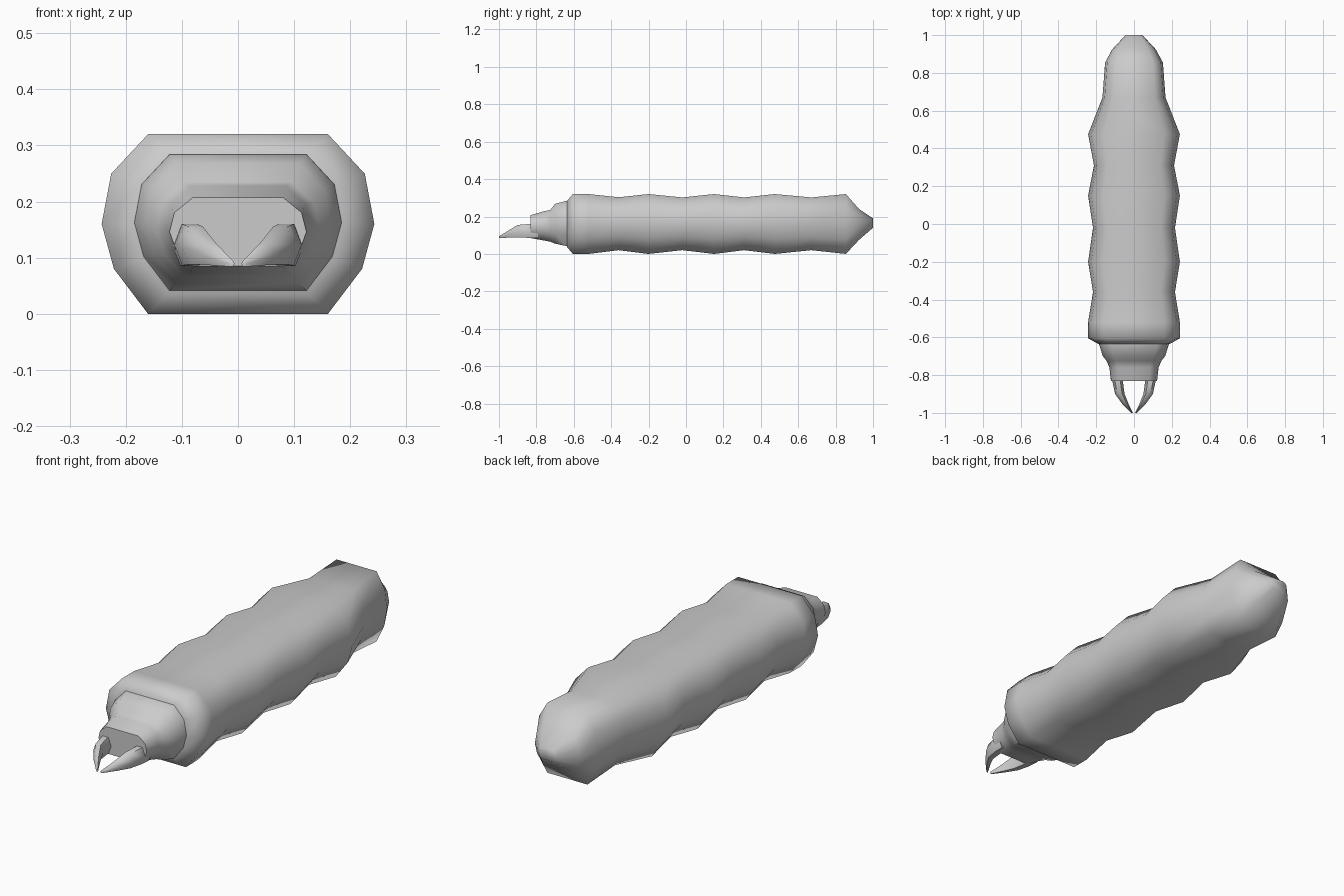
import bpy, bmesh, math

if "Cube" in bpy.data.objects:
    bpy.data.objects.remove(bpy.data.objects["Cube"])

grey = bpy.data.materials.new("pale_grey")
grey.diffuse_color = (0.6, 0.6, 0.6, 1)
grey.use_nodes = True
grey.node_tree.nodes["Principled BSDF"].inputs["Base Color"].default_value = grey.diffuse_color


def loft(name, rings, angle):
    """Skin a list of equal-length point rings and cap both ends."""
    bm = bmesh.new()
    loops = [[bm.verts.new(p) for p in ring] for ring in rings]
    n = len(loops[0])
    for a, b in zip(loops, loops[1:]):
        for i in range(n):
            j = (i + 1) % n
            bm.faces.new((a[i], a[j], b[j], b[i]))
    bm.faces.new(loops[0])
    bm.faces.new(loops[-1])
    bmesh.ops.recalc_face_normals(bm, faces=bm.faces)
    mesh = bpy.data.meshes.new(name)
    bm.to_mesh(mesh)
    bm.free()
    mesh.materials.append(grey)
    obj = bpy.data.objects.new(name, mesh)
    bpy.context.collection.objects.link(obj)
    bpy.ops.object.select_all(action='DESELECT')
    bpy.context.view_layer.objects.active = obj
    obj.select_set(True)
    bpy.ops.object.shade_smooth_by_angle(angle=math.radians(angle))
    return obj


# Ten-sided segment outline: (fraction of half width, fraction of height)
HALF = [(0.66, 0), (0.91, 0.25), (1, 0.5), (0.93, 0.78), (0.66, 1)]
OUTLINE = HALF + [(-x, z) for x, z in reversed(HALF)]


def ring(y, w, low, high):
    return [(x * w, y, low + z * (high - low)) for x, z in OUTLINE]


# Body: alternating bulges and creases, tapering to the tail (y, half width, low, high)
body = [(-0.635, 0.19, 0.035, 0.285), (-0.605, 0.243, 0, 0.32), (-0.52, 0.243, 0, 0.32),
        (-0.36, 0.217, 0.02, 0.303), (-0.20, 0.243, 0, 0.32), (-0.02, 0.217, 0.02, 0.302),
        (0.15, 0.243, 0, 0.32), (0.31, 0.212, 0.02, 0.302), (0.475, 0.243, 0, 0.32),
        (0.67, 0.167, 0.02, 0.302), (0.855, 0.153, 0, 0.32), (0.925, 0.115, 0.075, 0.24),
        (1.0, 0.045, 0.14, 0.19)]
loft("body", [ring(*s) for s in body], 75)

# Head: stepped plates narrowing to a blunt front
head = [(-0.60, 0.19, 0.035, 0.285), (-0.64, 0.184, 0.042, 0.284), (-0.70, 0.165, 0.055, 0.268),
        (-0.725, 0.145, 0.065, 0.235), (-0.76, 0.13, 0.072, 0.228), (-0.832, 0.122, 0.085, 0.207)]
loft("head", [ring(*s) for s in head], 50)

# Mandibles: curved pincers (y, inner x, outer x, low, high)
jaw = [(-0.79, 0.055, 0.118, 0.085, 0.16), (-0.84, 0.058, 0.113, 0.086, 0.16),
       (-0.90, 0.050, 0.100, 0.088, 0.155), (-0.95, 0.030, 0.064, 0.087, 0.125),
       (-1.0, 0.006, 0.016, 0.084, 0.094)]
for name, side in (("left_mandible", -1), ("right_mandible", 1)):
    rings = []
    for y, xi, xo, low, high in jaw:
        cx, rx = (xi + xo) / 2, (xo - xi) / 2
        cz, rz = (low + high) / 2, (high - low) / 2
        rings.append([(side * (cx + rx * math.cos(k * math.pi / 3)), y,
                       cz + rz * math.sin(k * math.pi / 3) / 0.866) for k in range(6)])
    loft(name, rings, 65)
